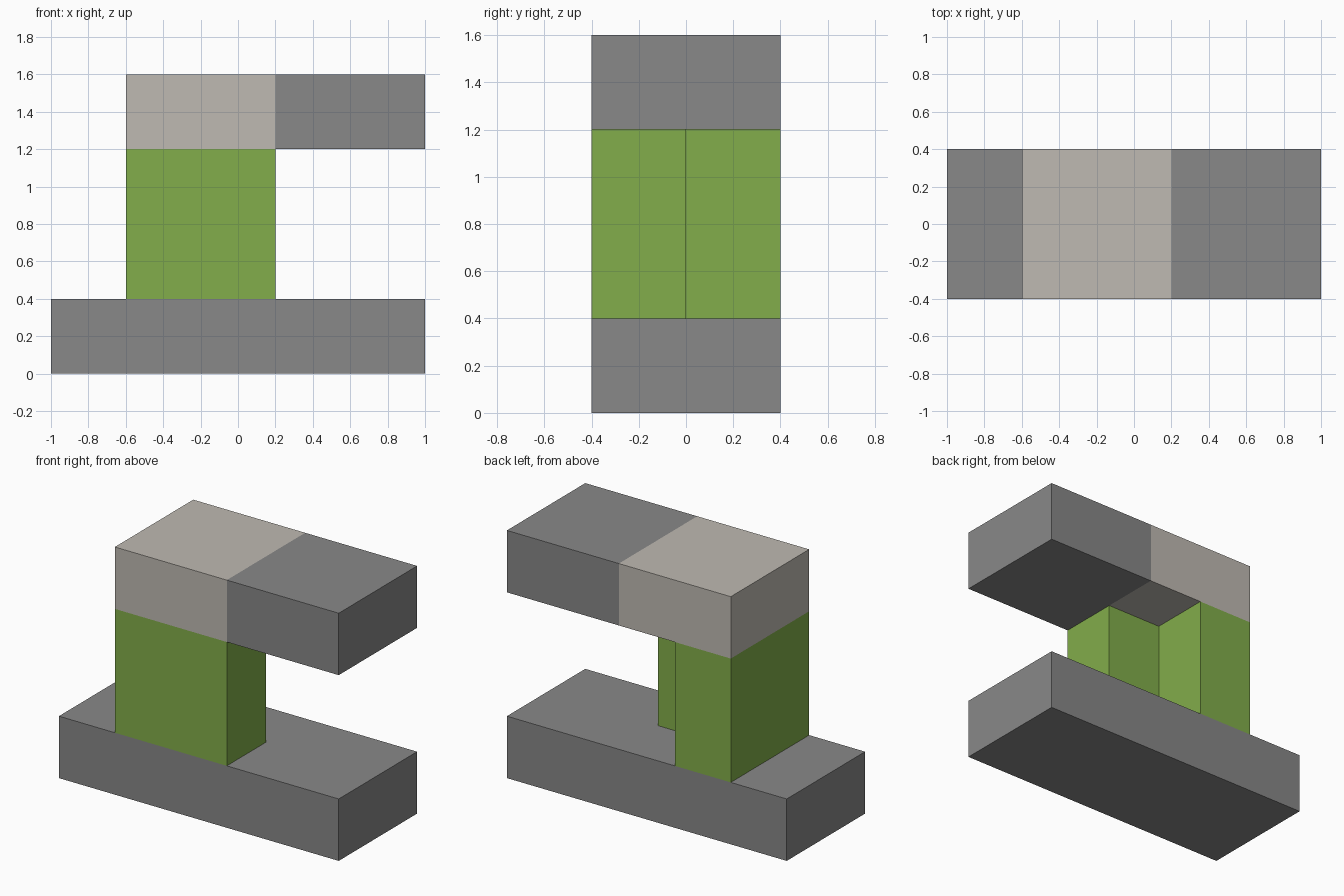
import bpy, bmesh

if "Cube" in bpy.data.objects:
    bpy.data.objects.remove(bpy.data.objects["Cube"])


def material(name, color):
    m = bpy.data.materials.new(name)
    m.diffuse_color = (*color, 1)
    m.use_nodes = True
    m.node_tree.nodes["Principled BSDF"].inputs["Base Color"].default_value = m.diffuse_color
    return m


grey = material("stone grey", (0.246, 0.246, 0.246))
green = material("leaf green", (0.223, 0.418, 0.069))
beige = material("warm beige", (0.521, 0.491, 0.445))


def prism(name, outline, z0, z1, mats, split_x=None):
    """Extrude a plan outline upward; faces left of split_x use the second material."""
    bm = bmesh.new()
    base = bm.faces.new([bm.verts.new((x, y, z0)) for x, y in outline])
    ext = bmesh.ops.extrude_face_region(bm, geom=[base], use_keep_orig=True)
    top = [v for v in ext["geom"] if isinstance(v, bmesh.types.BMVert)]
    bmesh.ops.translate(bm, verts=top, vec=(0, 0, z1 - z0))
    if split_x is not None:
        bmesh.ops.bisect_plane(bm, geom=bm.verts[:] + bm.edges[:] + bm.faces[:],
                               plane_co=(split_x, 0, 0), plane_no=(1, 0, 0))
        for f in bm.faces:
            f.material_index = int(f.calc_center_median().x < split_x)
    bmesh.ops.recalc_face_normals(bm, faces=bm.faces[:])
    mesh = bpy.data.meshes.new(name)
    bm.to_mesh(mesh)
    bm.free()
    for m in mats:
        mesh.materials.append(m)
    obj = bpy.data.objects.new(name, mesh)
    bpy.context.collection.objects.link(obj)
    return obj


def rect(x0, x1, y0=-0.4, y1=0.4):
    return [(x0, y0), (x1, y0), (x1, y1), (x0, y1)]


# Long base slab
prism("base_slab", rect(-1, 1), 0, 0.4, [grey])

# L-shaped column with its notch at the back right
column = [(-0.6, -0.4), (0.2, -0.4), (0.2, 0), (-0.2, 0), (-0.2, 0.4), (-0.6, 0.4)]
prism("column", column, 0.4, 1.2, [green])

# Overhanging beam, beige above the column and grey beyond
prism("top_beam", rect(-0.6, 1), 1.2, 1.6, [grey, beige], split_x=0.2)
